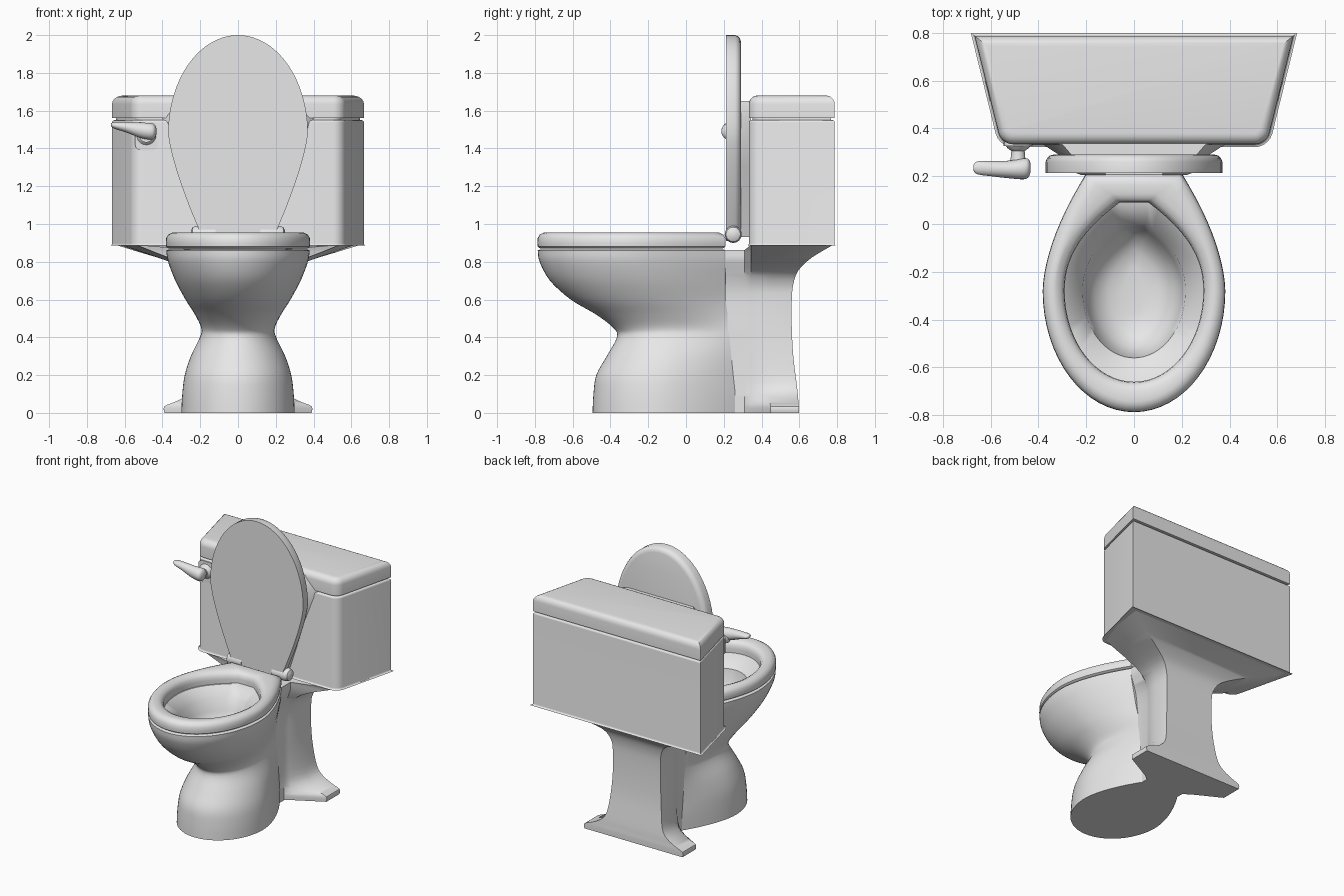
import bpy, bmesh, math
from mathutils import Vector

cube = bpy.data.objects.get("Cube")
if cube:
    bpy.data.objects.remove(cube)

ceramic = bpy.data.materials.new("grey_ceramic")
ceramic.use_nodes = True
GREY = (0.8, 0.8, 0.8, 1)
ceramic.diffuse_color = GREY
ceramic.node_tree.nodes["Principled BSDF"].inputs["Base Color"].default_value = GREY


def finish(name, bm, angle=35):
    bmesh.ops.recalc_face_normals(bm, faces=bm.faces)
    mesh = bpy.data.meshes.new(name)
    bm.to_mesh(mesh)
    bm.free()
    mesh.materials.append(ceramic)
    obj = bpy.data.objects.new(name, mesh)
    bpy.context.collection.objects.link(obj)
    bpy.ops.object.select_all(action='DESELECT')
    obj.select_set(True)
    bpy.context.view_layer.objects.active = obj
    bpy.ops.object.shade_smooth_by_angle(angle=math.radians(angle))
    return obj


def loft(rings, closed=False):
    """Skin equal-length rings; cap the ends, or join the last to the first."""
    bm = bmesh.new()
    rows = [[bm.verts.new(p) for p in ring] for ring in rings]
    n = len(rows[0])
    pairs = list(zip(rows, rows[1:])) + ([(rows[-1], rows[0])] if closed else [])
    for a, b in pairs:
        for i in range(n):
            j = (i + 1) % n
            bm.faces.new((a[i], a[j], b[j], b[i]))
    if not closed:
        bm.faces.new(rows[0])
        bm.faces.new(rows[-1])
    return bm


def smooth_rows(keys, steps=4):
    """Catmull-Rom interpolation between rows of numbers."""
    out = []
    for i in range(len(keys) - 1):
        p0, p1, p2, p3 = (keys[min(max(k, 0), len(keys) - 1)] for k in range(i - 1, i + 3))
        for s in range(steps):
            t = s / steps
            out.append([b + 0.5 * t * (c - a + t * (2*a - 5*b + 4*c - d + t * (3*(b - c) + d - a)))
                        for a, b, c, d in zip(p0, p1, p2, p3)])
    return out + [list(keys[-1])]


def egg(z, front, back, width, back_width, centre=-0.28, power=1.7, inset=0.0):
    """Oval at the front, tapering to a straight edge at the back."""
    front, back = front + inset, back - inset
    width, back_width = width - inset, max(back_width - inset, 0.01)
    pts = []
    for i in range(33):
        a = math.pi * i / 32
        pts.append((width * math.cos(a), centre - (centre - front) * math.sin(a), z))
    side = [(width - (width - back_width) * (i / 12) ** power, centre + (back - centre) * i / 12)
            for i in range(1, 13)]
    return pts + [(-x, y, z) for x, y in side] + [(x, y, z) for x, y in reversed(side)]


# Bowl and base: outside profile, then over the rim and down inside
# columns: height, front, back, half width, back half width, centre
outside = [
    (0.00, -0.495, 0.26, 0.300, 0.15, -0.14),
    (0.10, -0.490, 0.26, 0.295, 0.15, -0.14),
    (0.20, -0.475, 0.25, 0.282, 0.15, -0.13),
    (0.30, -0.420, 0.24, 0.250, 0.15, -0.11),
    (0.40, -0.366, 0.23, 0.202, 0.15, -0.09),
    (0.45, -0.385, 0.22, 0.195, 0.15, -0.10),
    (0.52, -0.475, 0.22, 0.228, 0.15, -0.14),
    (0.60, -0.610, 0.21, 0.278, 0.16, -0.20),
    (0.70, -0.720, 0.21, 0.332, 0.18, -0.25),
    (0.80, -0.775, 0.21, 0.370, 0.20, -0.28),
    (0.86, -0.785, 0.21, 0.380, 0.20, -0.28)]
HOLE = dict(front=-0.66, back=0.09, width=0.29, back_width=0.06, power=2.2)
WELL = dict(front=-0.56, back=0.0, width=0.215, back_width=0.05, power=2.2)
rings = [egg(*row) for row in smooth_rows(outside)]
rings += [egg(0.866, -0.785, 0.21, 0.38, 0.2, inset=0.015),
          egg(0.866, **HOLE), egg(0.80, **WELL), egg(0.72, **WELL, inset=0.015),
          egg(0.65, **WELL, inset=0.05), egg(0.61, **WELL, inset=0.11),
          egg(0.60, **WELL, inset=0.18)]
finish("bowl", loft(rings), 40)

# Seat ring
SEAT = dict(front=-0.787, back=0.21, width=0.382, back_width=0.2)
rings = [egg(z, **SEAT, inset=d) for z, d in
         ((0.870, 0.015), (0.880, 0.002), (0.90, 0), (0.925, 0.002), (0.943, 0.012), (0.953, 0.03), (0.956, 0.045))]
rings += [egg(z, **HOLE, inset=d) for z, d in
          ((0.953, -0.035), (0.943, -0.015), (0.925, -0.003), (0.90, 0), (0.870, 0))]
finish("seat", loft(rings, closed=True), 40)

# Raised seat cover: the same oval stood upright
rings = []
for y, d in ((0.213, 0), (0.26, 0), (0.275, 0.006), (0.286, 0.018), (0.291, 0.035)):
    oval = egg(y, -2.0, -0.91, 0.37, 0.18, centre=-1.48, power=1.35, inset=d)
    rings.append([(px, h, -py) for px, py, h in oval])
finish("seat_cover", loft(rings))


def disc(centre, axis, r1, r2, sides=24):
    """Circle or ellipse of points square to the x or y axis."""
    cx, cy, cz = centre
    turn = [2 * math.pi * i / sides for i in range(sides)]
    if axis == 'x':
        return [(cx, cy + r1 * math.cos(a), cz + r2 * math.sin(a)) for a in turn]
    return [(cx + r1 * math.cos(a), cy, cz + r2 * math.sin(a)) for a in turn]


# Hinge knobs
for side, label in ((1, "left"), (-1, "right")):
    finish(label + "_hinge", loft([disc((side * x, 0.25, 0.945), 'x', r, r) for x, r in
           ((0.12, 0.045), (0.22, 0.045), (0.24, 0.038), (0.25, 0.02))]))


# Rear column: wide foot, narrow waist, funnel under the tank
# columns: height, back, back half width, side depth, mid half width, waist half width
column = [
    (0.000, 0.597, 0.39, 0.15, 0.200, 0.15),
    (0.035, 0.597, 0.39, 0.15, 0.200, 0.15),
    (0.060, 0.595, 0.33, 0.15, 0.190, 0.15),
    (0.100, 0.592, 0.26, 0.14, 0.180, 0.15),
    (0.160, 0.585, 0.22, 0.13, 0.170, 0.15),
    (0.300, 0.568, 0.20, 0.12, 0.165, 0.15),
    (0.450, 0.560, 0.19, 0.12, 0.165, 0.15),
    (0.600, 0.560, 0.19, 0.12, 0.165, 0.15),
    (0.680, 0.568, 0.20, 0.12, 0.180, 0.16),
    (0.750, 0.592, 0.25, 0.13, 0.230, 0.18),
    (0.810, 0.650, 0.39, 0.17, 0.340, 0.20),
    (0.850, 0.710, 0.52, 0.20, 0.440, 0.20),
    (0.890, 0.780, 0.65, 0.23, 0.540, 0.20)]
rings = []
for z, back, wide, depth, mid, waist in smooth_rows(column, 3):
    deck = min(z, 0.862)
    half = [(wide, back, z), (wide - 0.13 * max(wide - 0.39, 0), back - depth, z),
            (mid, 0.345, z), (waist, 0.31, deck), (waist, 0.1, deck)]
    rings.append(half + [(-x, y, h) for x, y, h in reversed(half)])
finish("rear_column", loft(rings), 40)


# Tank and its lid: tapered prisms with rounded edges
def tapered_box(name, z0, z1, inset, front_round, edge_round, which):
    plan = [(-0.667, 0.787), (0.667, 0.787), (0.555, 0.333), (-0.555, 0.333)]
    plan = [(x - math.copysign(inset, x), y + (inset if y < 0.5 else -inset)) for x, y in plan]
    bm = loft([[(x, y, z) for x, y in plan] for z in (z0, z1)])

    def upright(e):
        return abs(e.verts[0].co.z - e.verts[1].co.z) > 0.01

    corners = [e for e in bm.edges if upright(e) and e.verts[0].co.y < 0.5]
    bmesh.ops.bevel(bm, geom=corners, offset=front_round, segments=5, profile=0.5, affect='EDGES')
    rims = [e for e in bm.edges if not upright(e) and which(e.verts[0].co.z)]
    if edge_round:
        bmesh.ops.bevel(bm, geom=rims, offset=edge_round, segments=5, profile=0.5, affect='EDGES')
    return finish(name, bm)


tapered_box("tank", 0.885, 1.55, 0, 0.05, 0.012, lambda z: True)
tapered_box("tank_neck", 1.53, 1.60, 0.02, 0.04, 0, lambda z: False)
lid = tapered_box("tank_lid", 1.56, 1.68, 0, 0.05, 0.045, lambda z: z > 1.6)

# Swelling on the tank front that backs the open cover
rings = []
for z, root, face in ((0.93, 0.18, 0.15), (1.3, 0.30, 0.25), (1.56, 0.40, 0.31), (1.65, 0.31, 0.26)):
    rings.append([(-root, 0.345, z), (-face, 0.287, z), (face, 0.287, z), (root, 0.345, z)])
finish("cover_rest", loft(rings), 40)

# Flush lever, its stem and mounting plate
lever = [
    (-0.672, 0.235, 1.525, 0.010, 0.008),
    (-0.655, 0.235, 1.522, 0.027, 0.017),
    (-0.590, 0.231, 1.512, 0.032, 0.028),
    (-0.520, 0.228, 1.497, 0.037, 0.040),
    (-0.460, 0.231, 1.490, 0.044, 0.044),
    (-0.440, 0.234, 1.490, 0.036, 0.034),
    (-0.432, 0.236, 1.490, 0.015, 0.015)]
finish("flush_lever", loft([disc((x, y, z), 'x', a, b) for x, y, z, a, b in smooth_rows(lever, 3)]), 50)
finish("lever_stem", loft([disc((-0.485, y, 1.47), 'y', r, r) for y, r in
       ((0.24, 0.038), (0.28, 0.030), (0.305, 0.028), (0.318, 0.045), (0.34, 0.06))]), 50)
bm = bmesh.new()
bmesh.ops.create_cube(bm, size=1)
for v in bm.verts:
    v.co = Vector((-0.485 + v.co.x * 0.12, 0.335 + v.co.y * 0.016, 1.465 + v.co.z * 0.15))
posts = [e for e in bm.edges if abs(e.verts[0].co.y - e.verts[1].co.y) > 0.01]
bmesh.ops.bevel(bm, geom=posts, offset=0.03, segments=4, profile=0.5, affect='EDGES')
finish("lever_plate", bm)
